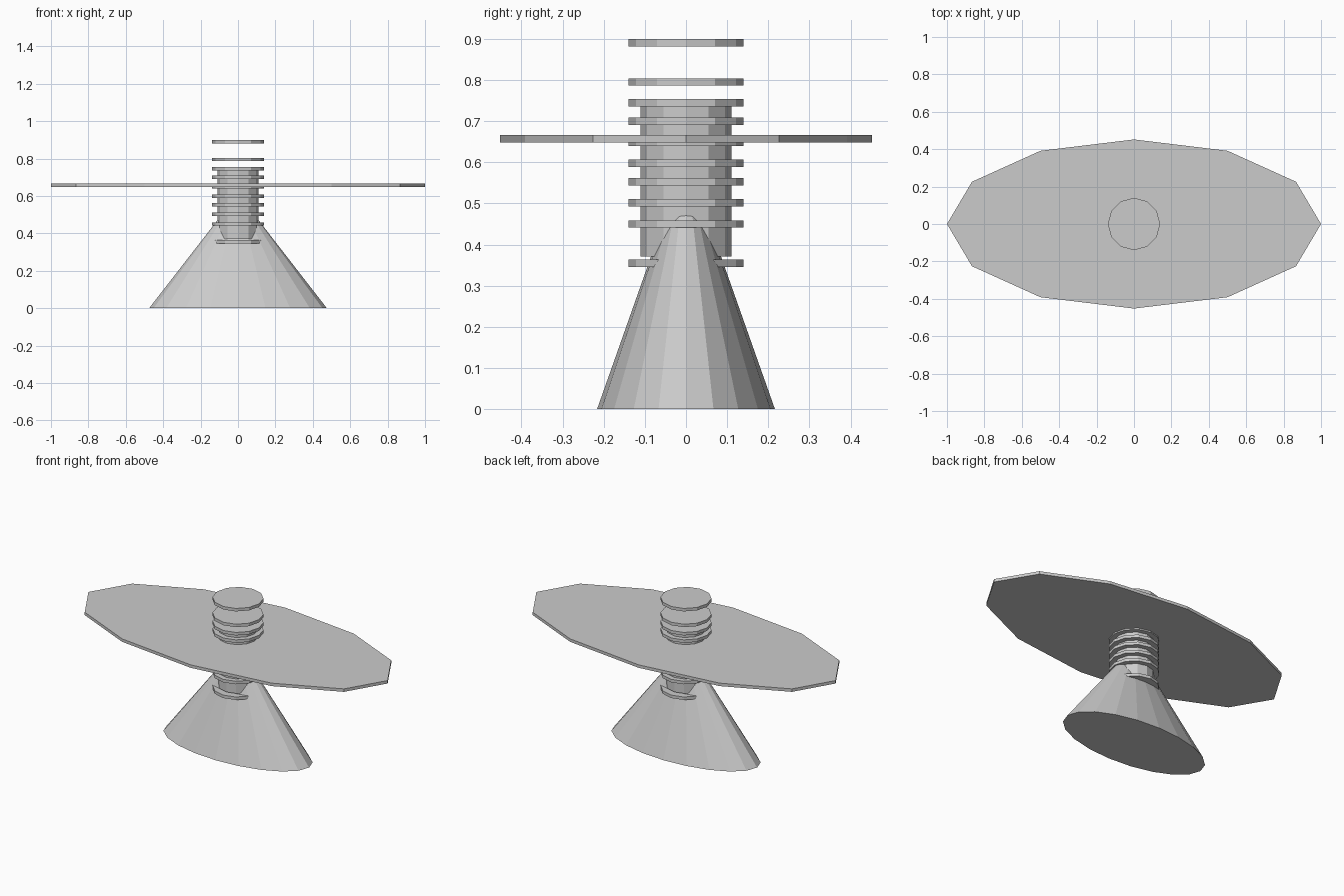
import bpy

if "Cube" in bpy.data.objects:
    bpy.data.objects.remove(bpy.data.objects["Cube"])


def solid(name, sides, r_bottom, r_top, z0, z1, squash=1.0):
    """Flat-faced capped cylinder or cone with a vertex on +x, squashed along y."""
    bpy.ops.mesh.primitive_cone_add(vertices=sides, radius1=r_bottom, radius2=r_top,
                                    depth=z1 - z0, location=(0, 0, (z0 + z1) / 2))
    ob = bpy.context.object
    ob.name = name
    ob.scale.y = squash
    bpy.ops.object.transform_apply(location=False, rotation=False, scale=True)
    return ob


# flared oval foot, its tip running up inside the column
solid("oval_foot", 20, 0.475, 0.0, 0.0, 0.612, 0.455)

# central column
solid("column", 12, 0.11, 0.11, 0.371, 0.75)

# oval top plate
solid("oval_top", 12, 1.0, 1.0, 0.648, 0.666, 0.452)

# stacked discs along the column, the upper two floating free
disc_heights = [0.355, 0.45, 0.502, 0.553, 0.598, 0.649, 0.70, 0.745, 0.795, 0.89]
for i, z in enumerate(disc_heights):
    solid(f"disc_{i + 1}", 12, 0.14, 0.14, z - 0.009, z + 0.009)
